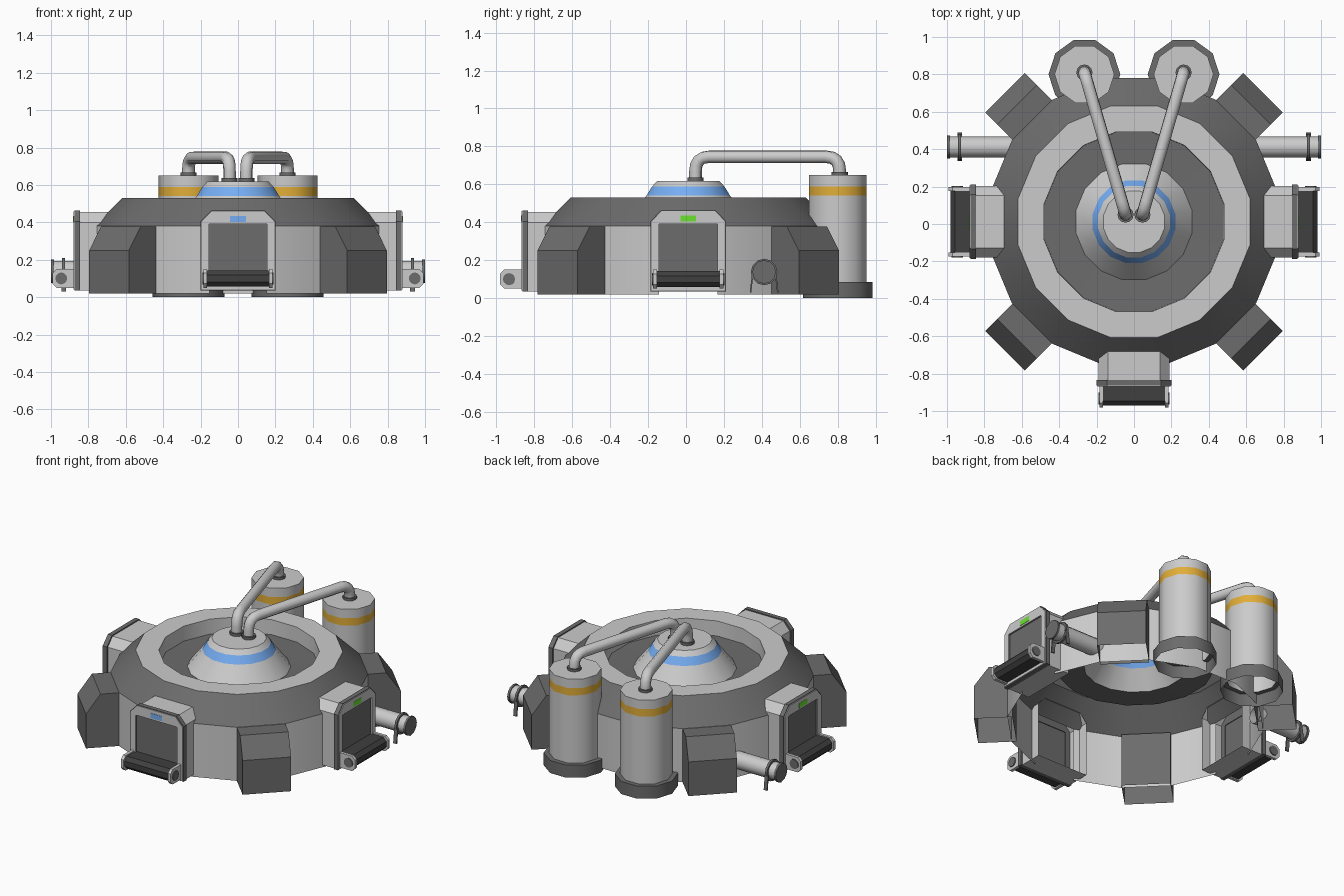
import bpy, bmesh
from math import pi, cos, sin, radians
from mathutils import Vector, Matrix

if "Cube" in bpy.data.objects:
    bpy.data.objects.remove(bpy.data.objects["Cube"])

CY = 0.012  # y of the hub centre


def material(name, rgb):
    m = bpy.data.materials.new(name)
    m.diffuse_color = (*rgb, 1)
    m.use_nodes = True
    m.node_tree.nodes["Principled BSDF"].inputs["Base Color"].default_value = m.diffuse_color
    return m


DARK = material("dark_grey", (0.15, 0.15, 0.15))
BLACK = material("charcoal", (0.05, 0.05, 0.05))
BLUE = material("blue", (0.18, 0.42, 0.9))
GREEN = material("green", (0.15, 0.75, 0.03))
YELLOW = material("yellow", (0.75, 0.42, 0.04))


def finish(name, bm, mat=None, matrix=None, smooth=False):
    bmesh.ops.remove_doubles(bm, verts=bm.verts, dist=1e-5)
    bmesh.ops.recalc_face_normals(bm, faces=bm.faces)
    if matrix:
        bm.transform(matrix)
    me = bpy.data.meshes.new(name)
    bm.to_mesh(me)
    bm.free()
    ob = bpy.data.objects.new(name, me)
    bpy.context.collection.objects.link(ob)
    if mat:
        me.materials.append(mat)
    if smooth:
        bpy.ops.object.select_all(action='DESELECT')
        ob.select_set(True)
        bpy.context.view_layer.objects.active = ob
        bpy.ops.object.shade_smooth_by_angle(angle=radians(40))
    return ob


def lathe(name, profile, sides, matrix, mat=None, turn=0.0, skip=()):
    """Spin an (r, z) profile around z, leaving out the skipped facets."""
    bm = bmesh.new()
    rings = [[bm.verts.new((r * cos(turn + 2 * pi * i / sides), r * sin(turn + 2 * pi * i / sides), z))
              for i in range(sides)] for r, z in profile]
    for a, b in zip(rings, rings[1:]):
        for i in range(sides):
            j = (i + 1) % sides
            if i not in skip:
                bm.faces.new((a[i], a[j], b[j], b[i]))
    bmesh.ops.dissolve_degenerate(bm, dist=1e-6, edges=bm.edges)
    return finish(name, bm, mat, matrix, True)


def prism(name, pts, place, a, b, matrix, mat=None, caps=(True, True), hole=None, skip=()):
    """Extrude a 2D outline from a to b, leaving out the skipped sides."""
    bm = bmesh.new()
    loops = [[[bm.verts.new(place(u, v, d)) for u, v in p] for d in (a, b)]
             for p in ([pts, hole] if hole else [pts])]
    n = len(pts)
    for i in range(n):
        j = (i + 1) % n
        if i in skip:
            continue
        for lo, hi in loops:
            bm.faces.new((lo[i], lo[j], hi[j], hi[i]))
        if hole:
            for k in (0, 1):
                bm.faces.new((loops[0][k][i], loops[0][k][j], loops[1][k][j], loops[1][k][i]))
    for k in (0, 1):
        if caps[k] and not hole:
            bm.faces.new(loops[0][k])
    return finish(name, bm, mat, matrix)


def along_y(u, v, d):
    return (u, d, v)


def along_x(u, v, d):
    return (d, u, v)


def rect(u0, u1, v0, v1):
    return [(u0, v0), (u0, v1), (u1, v1), (u1, v0)]


def pipe(name, pts, radius, bend):
    """Round tube through points with rounded corners."""
    pts = [Vector(p) for p in pts]
    path = [pts[0]]
    for p, q, r in zip(pts, pts[1:], pts[2:]):
        s = q + (p - q).normalized() * bend
        e = q + (r - q).normalized() * bend
        path += [s * (1 - t) ** 2 + q * 2 * t * (1 - t) + e * t * t for t in (0, .25, .5, .75, 1)]
    path.append(pts[-1])
    cu = bpy.data.curves.new(name, 'CURVE')
    cu.dimensions = '3D'
    cu.bevel_depth, cu.bevel_resolution = radius, 2
    sp = cu.splines.new('POLY')
    sp.points.add(len(path) - 1)
    for pt, co in zip(sp.points, path):
        pt.co = (*co, 1)
    sp.use_smooth = True
    bpy.context.collection.objects.link(bpy.data.objects.new(name, cu))


HUB = Matrix.Translation((0, CY, 0))
HALF = pi / 16

# Hub: outer wall (open behind the three ports), collar, rim, recess and dome
lathe("outer_wall", [(.785, .02), (.785, .38)], 16, HUB, None, HALF, skip=(7, 11, 15))
lathe("collar", [(.785, .38), (.632, .53)], 16, HUB, DARK, HALF)
lathe("rim", [(.632, .53), (.49, .53), (.488, .43)], 16, HUB, None, HALF)
lathe("sunken_floor", [(.488, .43), (.316, .425)], 16, HUB, DARK, HALF)
lathe("dome", [(.316, .425), (.225, .54)], 16, HUB, None, HALF)
lathe("dome_band", [(.225, .54), (.195, .588)], 16, HUB, BLUE, HALF)
lathe("dome_cap", [(.195, .588), (.167, .618), (0, .618)], 16, HUB, None, HALF)

# Four diagonal buttress feet, open underneath
foot = [(.74, .02), (.975, .02), (.975, .25), (.885, .378), (.74, .378)]
for k in range(4):
    prism("foot_%d" % k, foot, along_x, -.15, .15,
          HUB @ Matrix.Rotation(pi / 4 + k * pi / 2, 4, 'Z') @ Matrix.Rotation(-pi / 2, 4, 'Z'),
          DARK, skip=(0,))

# Three conveyor ports, modelled facing -y
housing = [(-.19, .035), (-.19, .40), (-.14, .455), (.14, .455), (.19, .40), (.19, .035)]
frame = [(-.2, .035), (-.2, .405), (-.145, .462), (.145, .462), (.2, .405), (.2, .035)]
bezel = [(u * .97, .04 + (v - .035) * .98) for u, v in frame]
opening = [(-.155, .06), (-.155, .39), (-.14, .392), (.14, .392), (.155, .39), (.155, .06)]


def belt_outline(y_end, y_in, z, r, c):
    """Side outline of a belt or bracket with chamfered outer corners."""
    return [(y_in, z - r), (y_end + c, z - r), (y_end, z - r + c),
            (y_end, z + r - c), (y_end + c, z + r), (y_in, z + r)]


for side, ang, lamp in (("front", 0, BLUE), ("right", pi / 2, GREEN), ("left", -pi / 2, GREEN)):
    M = HUB @ Matrix.Rotation(ang, 4, 'Z')
    prism(side + "_port_housing", housing, along_y, -.845, -.69, M, caps=(False, False))
    prism(side + "_port_frame", frame, along_y, -.875, -.845, M, DARK, hole=opening)
    prism(side + "_port_bezel", bezel, along_y, -.88, -.874, M, hole=opening)
    prism(side + "_port_shutter", rect(-.157, .157, .055, .392), along_y, -.868, -.85, M, DARK)
    prism(side + "_port_lamp", rect(-.042, .042, .403, .435), along_y, -.882, -.875, M, lamp)
    prism(side + "_belt", belt_outline(-.982, -.865, .1, .042, .024), along_x, -.165, .165, M, BLACK)
    for s in (-1, 1):
        prism(side + "_belt_bracket", belt_outline(-.992, -.87, .1, .05, .022), along_x,
              s * .165, s * .185, M)
        lathe(side + "_belt_axle", [(.032, 0), (.032, .006), (0, .006)], 12,
              M @ Matrix.Translation((s * .185, -.945, .1)) @ Matrix.Rotation(s * pi / 2, 4, 'Y'), DARK)

# Mirrored rear parts: tanks, feed pipes and side outlets
for s, side in ((-1, "left"), (1, "right")):
    T = Matrix.Translation((s * .265, .80, 0))
    lathe(side + "_tank_base", [(.192, 0), (.192, .085), (.16, .085)], 10, T, DARK)
    lathe(side + "_tank_body", [(.16, .085), (.16, .54)], 10, T)
    lathe(side + "_tank_band", [(.16, .54), (.16, .59)], 10, T, YELLOW)
    lathe(side + "_tank_top", [(.16, .59), (.16, .65), (0, .65)], 10, T)

    ends = [(s * .265, .81, .64), (s * .045, .05, .61)]
    (x0, y0, z0), (x1, y1, z1) = ends
    pipe(side + "_feed_pipe", [ends[0], (x0, y0, .745), (x1, y1, .745), ends[1]], .034, .075)
    for e in ends:
        lathe(side + "_feed_pipe_collar", [(.043, 0), (.043, .026), (.03, .026)], 12,
              Matrix.Translation(e), DARK)

    # side outlet pipe lying along x, with clamp ring and two struts
    P = Matrix.Translation((0, .412, .138)) @ Matrix.Rotation(s * pi / 2, 4, 'Y')
    lathe(side + "_outlet_pipe", [(.056, .62), (.056, .99)], 12, P)
    lathe(side + "_outlet_cap", [(.056, .985), (.062, .985), (.062, 1.0), (0, 1.0)], 12, P, DARK)
    lathe(side + "_outlet_clamp", [(.056, .925), (.07, .925), (.07, .94), (.056, .94)], 12, P, DARK)
    for t in (-1, 1):
        strut = [(.412 + t * a, z) for a, z in ((.064, .13), (.076, .03), (.068, .03), (.056, .13))]
        prism(side + "_outlet_strut", strut, along_x, s * .92, s * .945, None, DARK)
